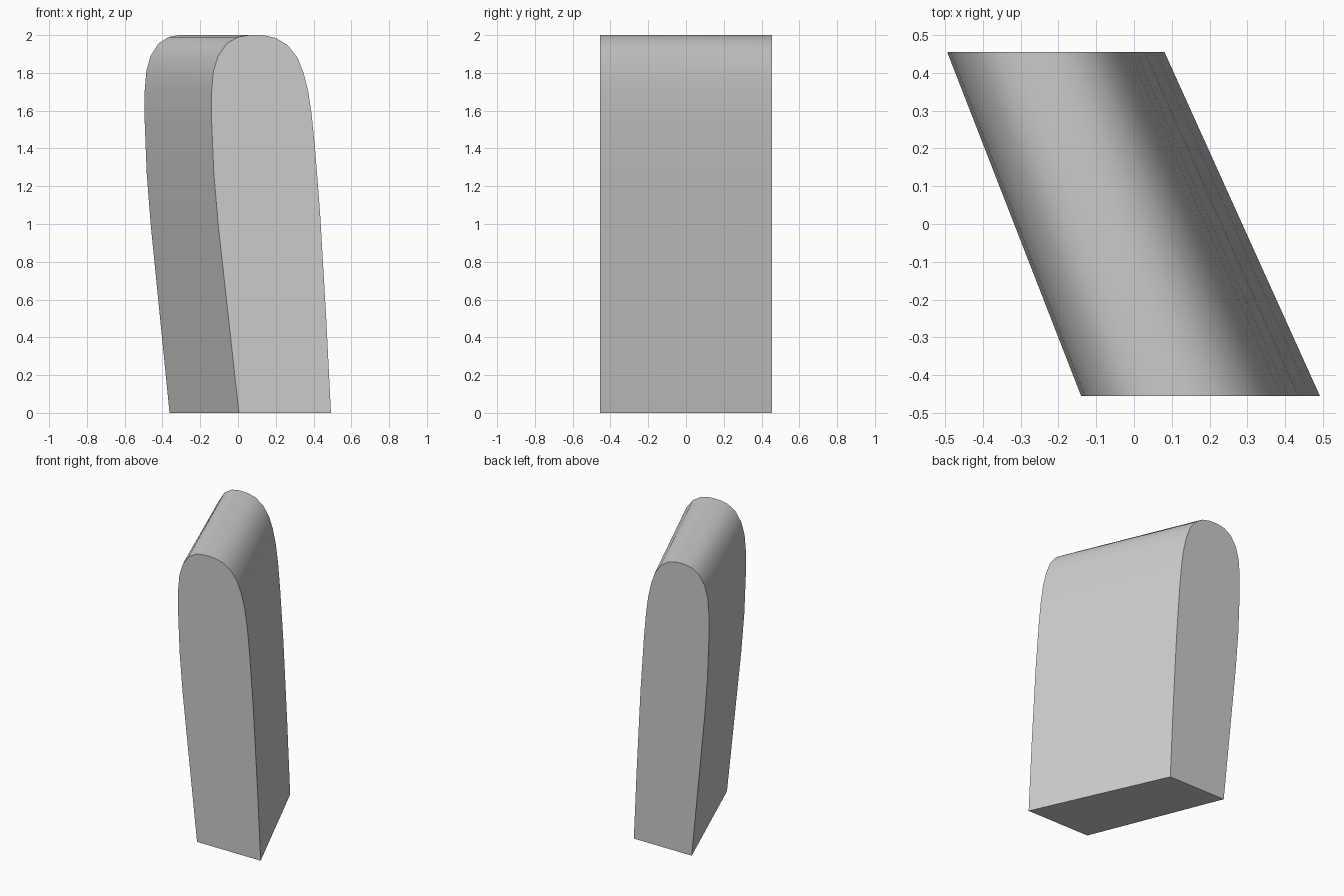
import bpy, bmesh

if "Cube" in bpy.data.objects:
    bpy.data.objects.remove(bpy.data.objects["Cube"])

grey = bpy.data.materials.new("plain grey")
grey.diffuse_color = (0.6, 0.6, 0.6, 1)
grey.use_nodes = True
grey.node_tree.nodes["Principled BSDF"].inputs["Base Color"].default_value = grey.diffuse_color

# Front outline (x, z): left side up, over the rounded top, down the right side
outline = [(0.005, 0), (-0.05, 0.5), (-0.105, 1.0), (-0.128, 1.27), (-0.14, 1.55),
           (-0.14, 1.7), (-0.13, 1.81), (-0.105, 1.89), (-0.06, 1.955), (0.0, 1.99),
           (0.06, 2.0), (0.13, 2.0), (0.2, 1.985), (0.265, 1.945), (0.315, 1.88),
           (0.347, 1.8), (0.372, 1.7), (0.39, 1.58), (0.408, 1.4), (0.435, 1.05),
           (0.467, 0.5), (0.492, 0)]
HALF_DEPTH = 0.455

# Slanted slab: the back outline is shifted sideways and slightly narrower
bm = bmesh.new()
front = [bm.verts.new((x, -HALF_DEPTH, z)) for x, z in outline]
back = [bm.verts.new((0.91 * x - 0.367, HALF_DEPTH, z)) for x, z in outline]
bm.faces.new(front)
bm.faces.new(back[::-1])
n = len(outline)
for i in range(n):
    j = (i + 1) % n
    bm.faces.new((front[i], back[i], back[j], front[j]))
bmesh.ops.recalc_face_normals(bm, faces=bm.faces)

mesh = bpy.data.meshes.new("rounded_slab")
bm.to_mesh(mesh)
bm.free()
mesh.materials.append(grey)
slab = bpy.data.objects.new("rounded_slab", mesh)
bpy.context.collection.objects.link(slab)

# Smooth sides, sharp end caps and base
bpy.context.view_layer.objects.active = slab
slab.select_set(True)
bpy.ops.object.shade_smooth_by_angle(angle=0.6)
